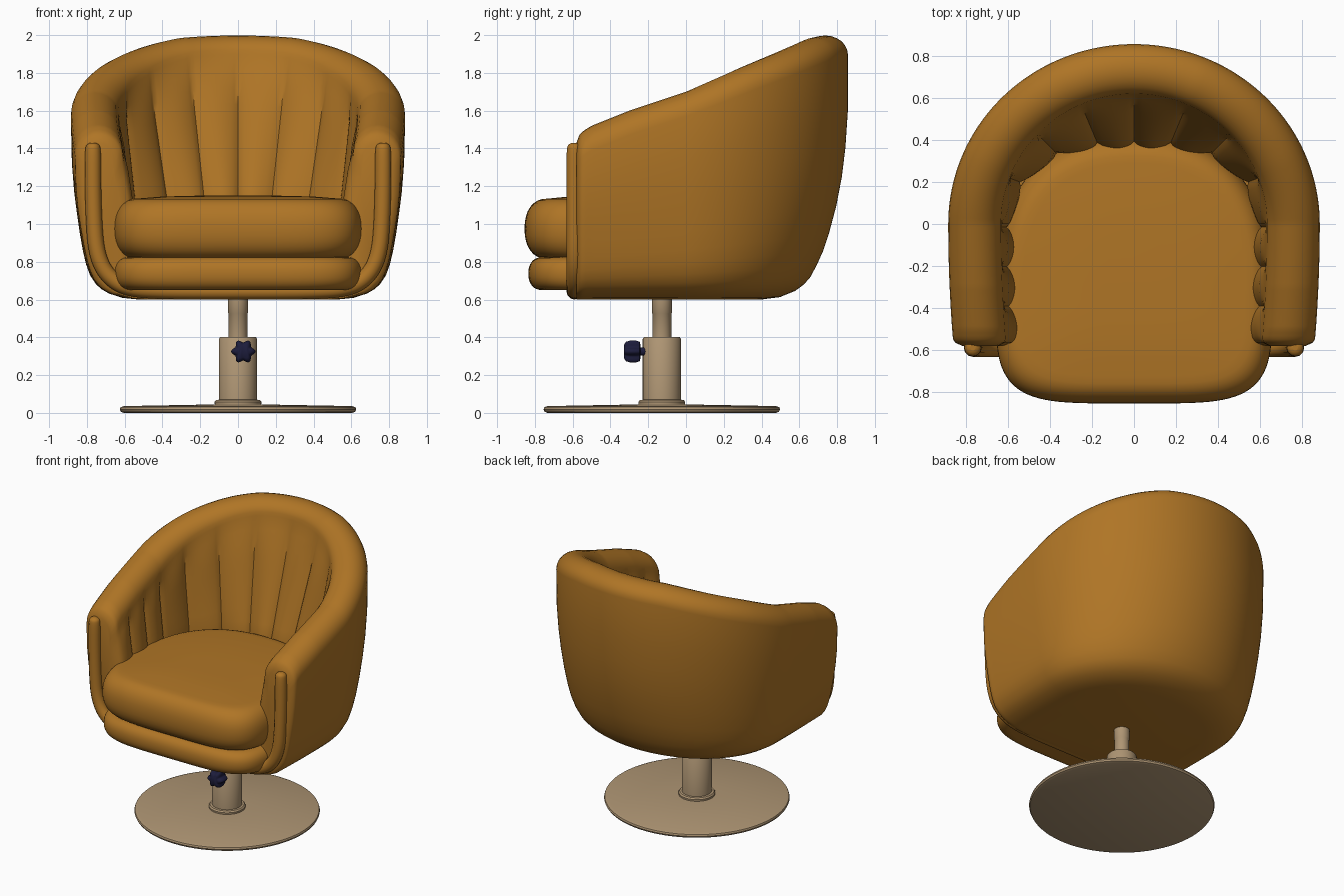
import bpy, bmesh, math
from math import sin, cos, pi

if "Cube" in bpy.data.objects:
    bpy.data.objects.remove(bpy.data.objects["Cube"])

def mat(name, rgb):
    m = bpy.data.materials.new(name)
    m.diffuse_color = (*rgb, 1)
    m.use_nodes = True
    m.node_tree.nodes["Principled BSDF"].inputs["Base Color"].default_value = m.diffuse_color
    return m

LEATHER = mat("mustard leather", (0.43, 0.178, 0.019))
TAN = mat("tan metal", (0.43, 0.305, 0.175))
NAVY = mat("dark navy plastic", (0.012, 0.012, 0.045))

def finish(name, bm, material, angle=45):
    bmesh.ops.recalc_face_normals(bm, faces=bm.faces)
    me = bpy.data.meshes.new(name)
    bm.to_mesh(me)
    bm.free()
    me.materials.append(material)
    me.shade_smooth()
    me.set_sharp_from_angle(angle=math.radians(angle))
    ob = bpy.data.objects.new(name, me)
    bpy.context.collection.objects.link(ob)
    return ob

def loft(bm, rings, closed):
    """Quads between successive rings of points, ngon caps on both ends."""
    vs = [[bm.verts.new(p) for p in r] for r in rings]
    n = len(vs[0])
    for a, b in zip(vs, vs[1:]):
        for i in range(n if closed else n - 1):
            k = (i + 1) % n
            bm.faces.new((a[i], a[k], b[k], b[i]))
    bm.faces.new(vs[0][::-1])
    bm.faces.new(vs[-1])
    return vs

def interp(table, x):
    if x <= table[0][0]:
        return table[0][1]
    for (x0, y0), (x1, y1) in zip(table, table[1:]):
        if x <= x1:
            return y0 + (y1 - y0) * (x - x0) / (x1 - x0)
    return table[-1][1]

def lerp(a, b, w):
    return a + (b - a) * w

# ---- tub shell: a section swept along a U, with fluted inner wall ----
FLUTES, N = 14, 14 * 12
FRONT, LEG = -0.58, 0.22
RIM = [(-.58, 1.47), (-.5, 1.52), (-.3, 1.6), (0, 1.7), (.3, 1.83),
       (.5, 1.91), (.68, 1.985), (.75, 2.0)]
# height fraction, inset at the sides, inset at the back
OUTER = [(0, .36, .46), (.01, .27, .36), (.035, .2, .28), (.06, .16, .235),
         (.09, .13, .2), (.14, .1, .165), (.2, .08, .13), (.27, .064, .1),
         (.38, .046, .062), (.5, .03, .032), (.62, .016, .013), (.77, .005, 0), (1, 0, 0)]

def section(u):
    # plan position on the widest outline, and inward direction
    if LEG <= u <= 1 - LEG:
        th = pi * (u - LEG) / (1 - 2 * LEG)
        px, py, nx, ny = .885 * cos(th), .857 * sin(th), -cos(th), -sin(th)
        w, yc = sin(th) ** 2, .74 * sin(th)
    else:
        d = min(u, 1 - u) / LEG
        side = 1 if u < .5 else -1
        py = FRONT * (1 - d)
        px, nx, ny, w, yc = side * (.885 - .025 * (1 - d) ** 2), -side, 0, 0, py
    q = max(0, 1 - (py - FRONT) / .04)
    e = .04 * (1 - math.sqrt(max(0, 1 - q * q)))      # rounded arm front
    H, R, T = interp(RIM, yc) - e, lerp(.13, .1, w), lerp(.255, .24, w) - e
    deep = lerp(.3, .485, w) - e
    top = H - R
    pts = [(lerp(a, b, w) + e, .6 + t * (top - .6)) for t, a, b in OUTER]
    for i in range(1, 13):                            # rolled rim
        a = pi * i / 12
        pts.append((lerp(e, T, (1 - cos(a)) / 2), top + R * sin(a)))
    wave = abs(sin(pi * FLUTES * u)) ** .7 - .6
    for i in range(1, 15):                            # fluted inner wall
        z = lerp(top, .66, i / 14)
        s = min(1, (top - z) / (top - 1.1))
        pts.append((lerp(T, deep, s) + .036 * wave * min(1, s * 3.5), z))
    return [(px + nx * i, py + ny * i, z) for i, z in pts]

bm = bmesh.new()
cols = [section(i / N) for i in range(N + 1)]
vs = loft(bm, list(zip(*cols)), False)
bm.faces.new([r[0] for r in vs] + [r[-1] for r in reversed(vs)])   # U-shaped front face
finish("tub_shell", bm, LEATHER, 50)

# ---- seat cushions ----
def cushion(name, z0, z1, front, r, crown):
    mid, h, rings = (z0 + z1) / 2, (z1 - z0) / 2, []
    def ring(ins, z, k=1):
        out = []
        for i in range(96):
            t = 2 * pi * i / 96
            c, s = cos(t), sin(t)
            n, b = (4.5, -.3 - front) if s < 0 else (2.4, .72)
            out.append((k * (.66 - ins) * math.copysign(abs(c) ** (2 / n), c),
                        -.3 + k * (b - ins) * math.copysign(abs(s) ** (2 / n), s), z))
        return out
    for i in range(17):
        a = -pi / 2 + pi * i / 16
        rings.append(ring(r * (1 - cos(a) ** .8 if i % 16 else 1),
                          mid + h * math.copysign(abs(sin(a)) ** .9, a)))
    rings.append(ring(r, z1 + crown * .7, .75))
    rings.append(ring(r, z1 + crown, .4))
    bm = bmesh.new()
    loft(bm, rings, True)
    finish(name, bm, LEATHER, 80)

cushion("seat_cushion", .815, 1.135, -.855, .13, .015)
cushion("lower_cushion", .65, .825, -.835, .08, 0)

# ---- piping round the front edge of the shell ----
half = [(.768, 1.43), (.768, 1.425), (.768, 1.40), (.768, 1.2), (.762, 1.0), (.75, .86),
        (.715, .76), (.65, .69), (.56, .655), (.4, .645), (.2, .643)]
path = half + [(-x, z) for x, z in reversed(half)]
cu = bpy.data.curves.new("front_piping", 'CURVE')
cu.dimensions = '3D'
cu.bevel_depth, cu.bevel_resolution, cu.use_fill_caps = .043, 4, True
sp = cu.splines.new('NURBS')
sp.points.add(len(path) - 1)
for i, (p, (x, z)) in enumerate(zip(sp.points, path)):
    p.co = (x, -.59, z, 1)
    p.radius = (.3, .7, 1)[min(i, len(path) - 1 - i, 2)]
sp.use_endpoint_u, sp.order_u, sp.resolution_u = True, 3, 6
cu.materials.append(LEATHER)
bpy.context.collection.objects.link(bpy.data.objects.new("front_piping", cu))

# ---- pedestal ----
def lathe(name, profile, material, sides=64):
    bm = bmesh.new()
    loft(bm, [[(r * cos(2 * pi * i / sides), -.128 + r * sin(2 * pi * i / sides), z)
               for i in range(sides)] for r, z in profile], True)
    finish(name, bm, material, 35)

lathe("base_disc", [(.605, 0), (.62, .006), (.626, .018), (.622, .03), (.605, .036), (.12, .045)], TAN, 96)
lathe("base_flange", [(.122, .035), (.124, .058), (.116, .068), (.1, .07)], TAN)
lathe("post_sleeve", [(.101, .06), (.101, .392), (.094, .402), (.05, .402)], TAN)
lathe("post", [(.05, .39), (.05, .525), (.053, .53), (.053, .61)], TAN, 48)

# ---- height knob: six-lobed grip on a short stem, axis along y ----
def knob_part(name, profile, lobes):
    bm = bmesh.new()
    rings = []
    for r, y in profile:
        rings.append([])
        for i in range(72):
            a = 2 * pi * i / 72
            k = r * (1 + lobes * cos(6 * a))
            rings[-1].append((.028 + k * cos(a), y, .325 + k * sin(a)))
    loft(bm, rings, True)
    finish(name, bm, NAVY, 50)

knob_part("knob_grip", [(.03, -.24), (.05, -.245), (.056, -.262), (.056, -.298),
                        (.05, -.318), (.035, -.328)], .15)
knob_part("knob_stem", [(.022, -.2), (.022, -.25)], 0)
